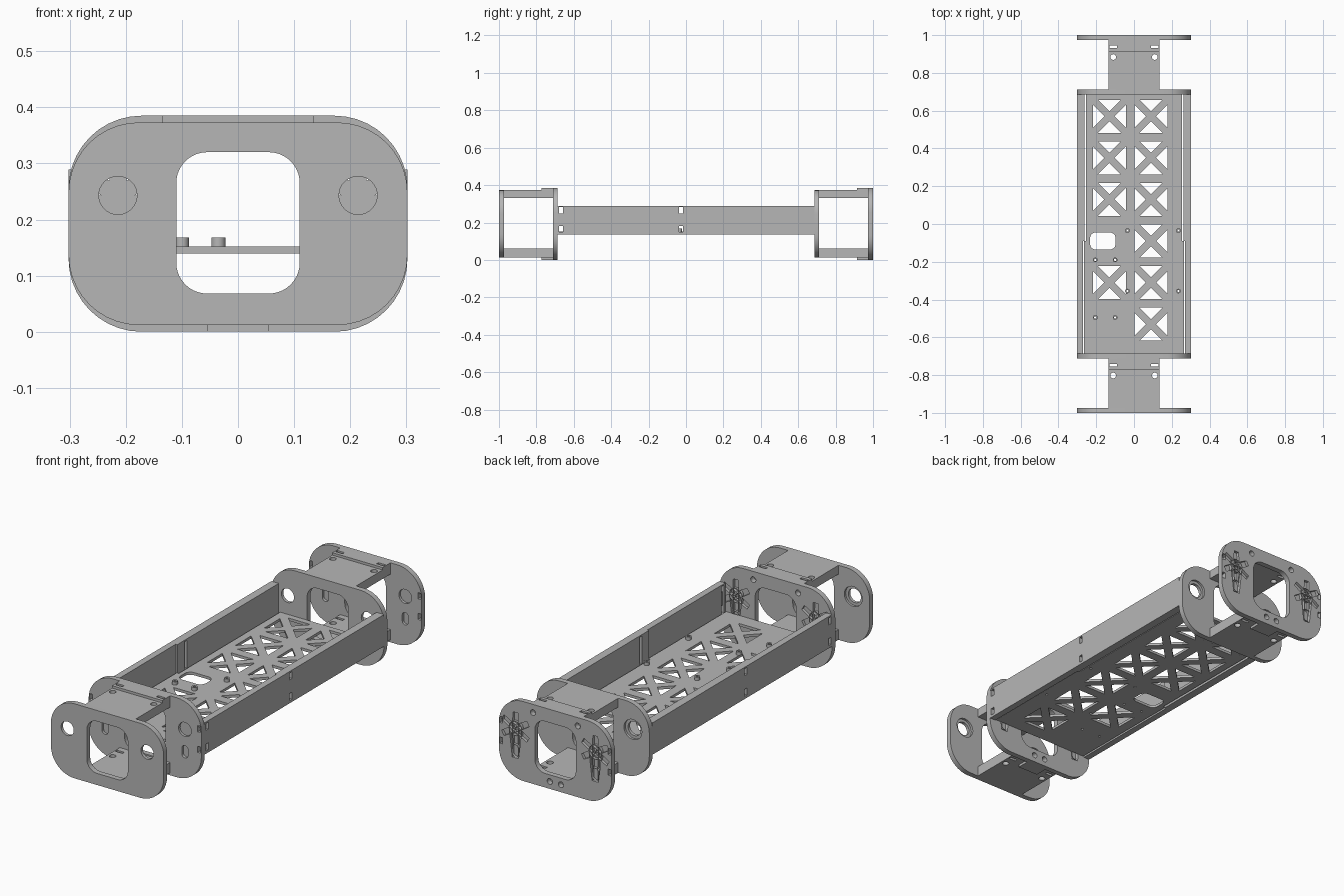
import bpy
import bmesh
from math import cos, sin, pi, radians

cube = bpy.data.objects.get("Cube")
if cube:
    bpy.data.objects.remove(cube)

grey = bpy.data.materials.new("plain_grey")
grey.use_nodes = True
grey.diffuse_color = (0.47, 0.47, 0.47, 1)
grey.node_tree.nodes["Principled BSDF"].inputs["Base Color"].default_value = (0.47, 0.47, 0.47, 1)


# --- 2D outlines ---
def rounded(cx, cy, w, h, r, steps=10):
    pts = []
    for q, (sx, sy) in enumerate([(1, 1), (-1, 1), (-1, -1), (1, -1)]):
        for i in range(steps + 1):
            a = (q + i / steps) * pi / 2
            pts.append((cx + sx * (w / 2 - r) + r * cos(a), cy + sy * (h / 2 - r) + r * sin(a)))
    return pts


def rect(x0, x1, y0, y1):
    return [(x0, y0), (x1, y0), (x1, y1), (x0, y1)]


def circle(cx, cy, r, n=32):
    return [(cx + r * cos(2 * pi * i / n), cy + r * sin(2 * pi * i / n)) for i in range(n)]


def arm(cx, cy, angle, length, w0, w1):
    """Tapered bar pointing away from a centre."""
    c, s = cos(angle), sin(angle)
    local = [(0, -w0), (length, -w1), (length, w1), (0, w0)]
    return [(cx + u * c - v * s, cy + u * s + v * c) for u, v in local]


# --- solids ---
def add_prism(bm, outline, lo, hi, axis):
    place = {"x": lambda a, b, t: (t, a, b),
             "y": lambda a, b, t: (a, t, b),
             "z": lambda a, b, t: (a, b, t)}[axis]
    rings = [[bm.verts.new(place(a, b, t)) for a, b in outline] for t in (lo, hi)]
    bm.faces.new(rings[0])
    bm.faces.new(rings[1][::-1])
    n = len(outline)
    for i in range(n):
        j = (i + 1) % n
        bm.faces.new((rings[0][i], rings[1][i], rings[1][j], rings[0][j]))


def make(name, prisms):
    bm = bmesh.new()
    for p in prisms:
        add_prism(bm, *p)
    bmesh.ops.remove_doubles(bm, verts=bm.verts, dist=1e-6)
    bmesh.ops.recalc_face_normals(bm, faces=bm.faces)
    mesh = bpy.data.meshes.new(name)
    bm.to_mesh(mesh)
    bm.free()
    obj = bpy.data.objects.new(name, mesh)
    bpy.context.collection.objects.link(obj)
    return obj


def part(name, body, cuts=()):
    obj = make(name, [body])
    if cuts:
        cutter = make(name + "_cutter", cuts)
        cutter.hide_render = True
        mod = obj.modifiers.new("cut", "BOOLEAN")
        mod.object = cutter
        mod.operation = "DIFFERENCE"
        mod.solver = "EXACT"
        mod.use_self = True
        bpy.context.view_layer.update()
        baked = bpy.data.meshes.new_from_object(obj.evaluated_get(bpy.context.evaluated_depsgraph_get()))
        obj.modifiers.clear()
        obj.data = baked
        bpy.data.objects.remove(cutter)
    obj.data.materials.clear()
    obj.data.materials.append(grey)
    bpy.ops.object.select_all(action="DESELECT")
    obj.select_set(True)
    bpy.context.view_layer.objects.active = obj
    bpy.ops.object.shade_smooth_by_angle(angle=radians(30))
    return obj


THICK = 0.026
HOLE_X, HOLE_Z = 0.214, 0.243
window = rounded(0, 0.194, 0.22, 0.252, 0.055)


def plain_plate(name, y):
    cuts = [(window, y - 0.1, y + 0.1, "y")]
    for s in (-1, 1):
        cuts.append((circle(s * HOLE_X, HOLE_Z, 0.034), y - 0.1, y + 0.1, "y"))
        cuts.append((circle(s * HOLE_X, HOLE_Z, 0.048), y + 0.015, y + 0.1, "y"))
    part(name, (rounded(0, 0.1925, 0.604, 0.361, 0.125), y, y + THICK, "y"), cuts)


def horn_plate(name, y):
    lo, mid, hi = y - 0.1, y + 0.012, y + 0.1
    cuts = [(window, lo, hi, "y")]
    for s in (-1, 1):
        cx = s * HOLE_X
        cuts.append((circle(cx, HOLE_Z, 0.034), lo, hi, "y"))
        cuts.append((rounded(cx, 0.135, 0.032, 0.06, 0.0155), lo, hi, "y"))
        # star-shaped recess with one long tapered arm
        for k in range(6):
            cuts.append((arm(cx, HOLE_Z, pi / 2 + k * pi / 3, 0.078, 0.016, 0.013), mid, hi, "y"))
        cuts.append((arm(cx, HOLE_Z, -pi / 2, 0.142, 0.034, 0.017), mid + 0.001, hi, "y"))
        # strap notches on the rim, screw holes round the window
        for z in (0.165, 0.265):
            cuts.append((rect(s * 0.29 - 0.008, s * 0.29 + 0.008, z - 0.015, z + 0.015), lo, hi, "y"))
        cuts.append((circle(s * 0.12, 0.345, 0.014, 20), lo, hi, "y"))
        cuts.append((circle(s * 0.03, 0.036, 0.014, 20), lo, hi, "y"))
    part(name, (rounded(0, 0.1925, 0.604, 0.385, 0.13), y, y + THICK, "y"), cuts)


def bridge(name, y0, y1, z0, z1, tab_half, tab_z0, tab_z1):
    """Connecting web with a raised tab next to the horn plate."""
    cuts = []
    for s in (-1, 1):
        cuts.append((circle(s * 0.11, y1 - 0.09, 0.015, 24), -0.5, 1, "z"))
        cuts.append((rect(s * 0.11 - 0.019, s * 0.11 + 0.019, y1 - 0.043, y1 - 0.029), -0.5, 1, "z"))
    part(name, (rect(-0.135, 0.135, y0, y1), z0, z1, "z"), cuts)
    part(name + "_tab", (rect(-tab_half, tab_half, y1 - 0.06, y1), tab_z0, tab_z1, "z"), cuts[1::2])


# --- end brackets ---
for end, y in (("front", -1.0), ("back", 0.686)):
    horn_y = y + 0.314 - THICK
    plain_plate(end + "_plain_plate", y)
    horn_plate(end + "_horn_plate", horn_y)
    bridge(end + "_top_bridge", y + THICK, horn_y, 0.33, 0.373, 0.135, 0.373, 0.385)
    bridge(end + "_bottom_bridge", y + THICK, horn_y, 0.012, 0.062, 0.055, 0.0, 0.012)

# --- tray floor with crossed lattice openings ---
Y0, Y1, SPLIT = -0.686, 0.686, -0.09
floor_outline = [(-0.265, Y0), (0.265, Y0), (0.265, SPLIT), (0.254, SPLIT),
                 (0.254, Y1), (-0.254, Y1), (-0.254, SPLIT), (-0.265, SPLIT)]
floor_cuts = [(rounded(-0.165, -0.09, 0.135, 0.09, 0.03), 0, 1, "z")]
for row in range(6):
    cy = 0.57 - 0.22 * row
    for cx in (-0.13, 0.09):
        if cx < 0 and row in (3, 5):
            continue
        for k in range(4):
            c, s = cos(k * pi / 2), sin(k * pi / 2)
            tri = [(0.027, 0), (0.087, 0.06), (0.087, -0.06)]
            floor_cuts.append(([(cx + u * c - v * s, cy + u * s + v * c) for u, v in tri], 0, 1, "z"))

studs = [(x, y) for x in (-0.205, -0.1) for y in (-0.19, -0.495)]
studs += [(x, y) for x in (-0.035, 0.235) for y in (-0.035, -0.355)]
floor_cuts += [(circle(x, y, 0.006, 12), 0, 1, "z") for x, y in studs]
part("tray_floor", (floor_outline, 0.139, 0.152, "z"), floor_cuts)
for i, (x, y) in enumerate(studs):
    part(f"standoff_{i + 1}", (circle(x, y, 0.0125, 20), 0.152, 0.168, "z"),
         [(circle(x, y, 0.006, 12), 0, 1, "z")])

# --- side rails with strap slots and inner strap channels ---
for side, s in (("left", 1), ("right", -1)):
    outline = [(s * x, y) for x, y in [(0.302, Y0), (0.302, Y1), (0.262, Y1),
                                       (0.262, SPLIT), (0.27, SPLIT), (0.27, Y0)]]
    cuts = []
    for y in (-0.668, -0.027):
        for z in (0.165, 0.265):
            cuts.append((rect(y - 0.01, y + 0.01, z - 0.017, z + 0.017), -0.4, 0.4, "x"))
        inner = sorted((s * 0.2, s * 0.279))
        cuts.append((rect(y - 0.0101, y + 0.0101, 0.16, 0.27), inner[0], inner[1], "x"))
    part(side + "_rail", (outline, 0.135, 0.289, "z"), cuts)
